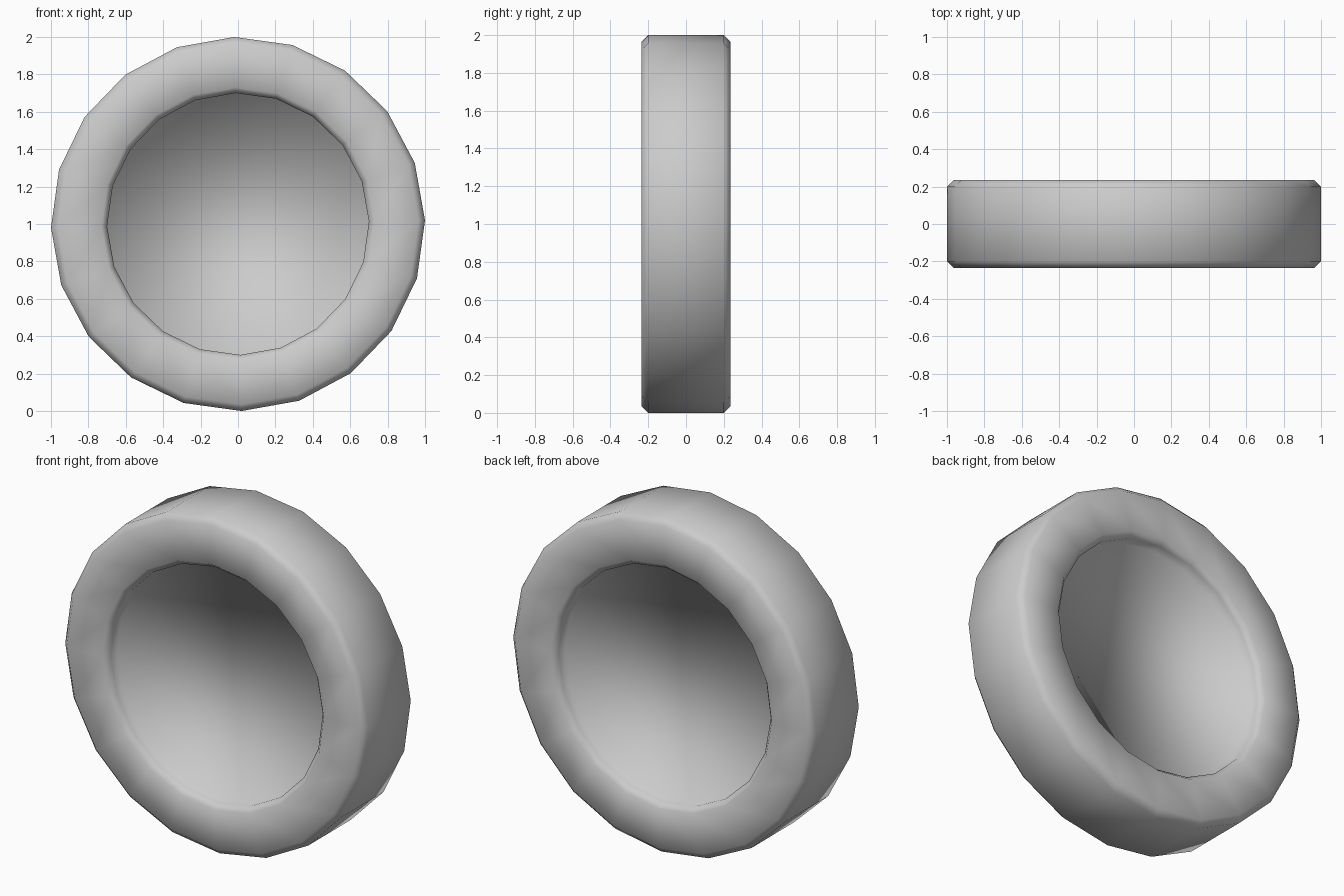
import bpy, bmesh, math

if "Cube" in bpy.data.objects:
    bpy.data.objects.remove(bpy.data.objects["Cube"])

SIDES = 20
TURN = math.radians(1.1)

# half profile (radius, y) from the recessed centre panel to the outer tread
half = [(0.70, -0.14), (0.70, -0.20), (0.73, -0.235), (0.965, -0.235), (1.0, -0.20)]
profile = half + [(r, -y) for r, y in reversed(half)]


def ring(bm, r, y):
    pts = []
    for i in range(SIDES):
        a = TURN + 2 * math.pi * i / SIDES
        pts.append(bm.verts.new((r * math.cos(a), y, 1 + r * math.sin(a))))
    return pts


# wheel: revolved profile, closed by a recessed panel on each side
bm = bmesh.new()
rings = [ring(bm, r, y) for r, y in profile]
for a, b in zip(rings, rings[1:]):
    for i in range(SIDES):
        j = (i + 1) % SIDES
        bm.faces.new((a[i], a[j], b[j], b[i]))
bm.faces.new(rings[0])
bm.faces.new(rings[-1])
bmesh.ops.recalc_face_normals(bm, faces=bm.faces)
for f in bm.faces:
    f.smooth = True

mesh = bpy.data.meshes.new("wheel")
bm.to_mesh(mesh)
bm.free()
wheel = bpy.data.objects.new("wheel", mesh)
bpy.context.collection.objects.link(wheel)
